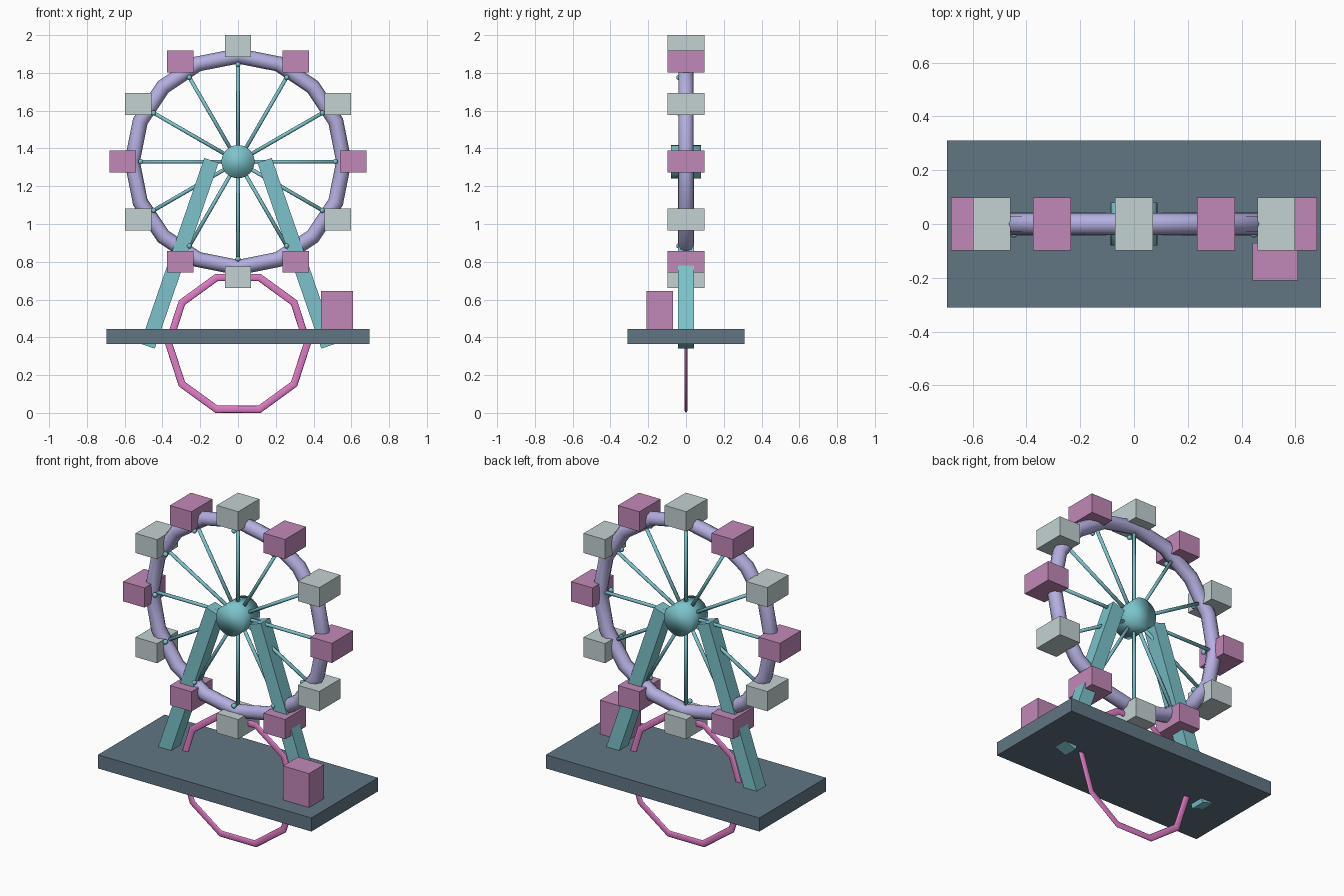
import bpy
from math import sin, cos, pi, radians

if "Cube" in bpy.data.objects:
    bpy.data.objects.remove(bpy.data.objects["Cube"])

HUB_Z = 1.33


def mat(name, rgb):
    m = bpy.data.materials.new(name)
    m.diffuse_color = (*rgb, 1)
    m.use_nodes = True
    m.node_tree.nodes["Principled BSDF"].inputs["Base Color"].default_value = m.diffuse_color
    return m


TEAL = mat("teal", (0.20, 0.55, 0.60))
LILAC = mat("lilac", (0.46, 0.43, 0.75))
PINK = mat("pink", (0.75, 0.20, 0.56))
MAUVE = mat("mauve", (0.54, 0.25, 0.48))
PALE = mat("pale", (0.55, 0.64, 0.64))
SLATE = mat("slate", (0.12, 0.18, 0.23))


def finish(name, material, smooth=False):
    o = bpy.context.object
    o.name = name
    o.data.materials.append(material)
    if smooth:
        bpy.ops.object.shade_smooth()
    return o


def box(name, loc, size, material, tilt=0):
    bpy.ops.mesh.primitive_cube_add(size=1, location=loc, rotation=(0, tilt, 0))
    o = finish(name, material)
    o.scale = size
    return o


def ring(name, z, major, minor, sides, minor_sides, material):
    bpy.ops.mesh.primitive_torus_add(
        location=(0, 0, z), rotation=(pi / 2, 0, 0), major_radius=major,
        minor_radius=minor, major_segments=sides, minor_segments=minor_sides)
    return finish(name, material, True)


# Platform and ticket booth
box("base", (0, 0, 0.405), (1.39, 0.62, 0.08), SLATE)
box("booth", (0.525, -0.14, 0.545), (0.17, 0.14, 0.20), MAUVE)

# Slanted support legs
for s, side in ((-1, "left"), (1, "right")):
    box(side + "_leg", (s * 0.31, 0, 0.845), (0.08, 0.085, 1.04), TEAL, -s * radians(19))

# Flattened lower ring passing through the platform
lower = ring("lower_ring", 0.368, 0.367, 0.02, 10, 8, PINK)
lower.scale.z = 0.4

# Wheel rim and hub
ring("wheel_rim", HUB_Z, 0.56, 0.041, 16, 8, LILAC)
bpy.ops.mesh.primitive_cylinder_add(vertices=24, radius=0.088, depth=0.16,
                                    location=(0, 0, HUB_Z), rotation=(pi / 2, 0, 0))
finish("hub", TEAL, True)

# Spokes, bulbs and cabins around the wheel
for i in range(12):
    a = i * pi / 6
    c, s = cos(a), sin(a)
    bpy.ops.mesh.primitive_cylinder_add(
        vertices=8, radius=0.01, depth=0.54,
        location=(0.27 * c, 0, HUB_Z + 0.27 * s), rotation=(0, pi / 2 - a, 0))
    finish(f"spoke_{i}", TEAL, True)
    bpy.ops.mesh.primitive_uv_sphere_add(
        segments=10, ring_count=6, radius=0.014,
        location=(0.515 * c, -0.037, HUB_Z + 0.515 * s))
    finish(f"bulb_{i}", TEAL, True)
    box(f"cabin_{i}", (0.61 * c, 0, HUB_Z + 0.612 * s), (0.14, 0.196, 0.116),
        PALE if i % 2 else MAUVE)
